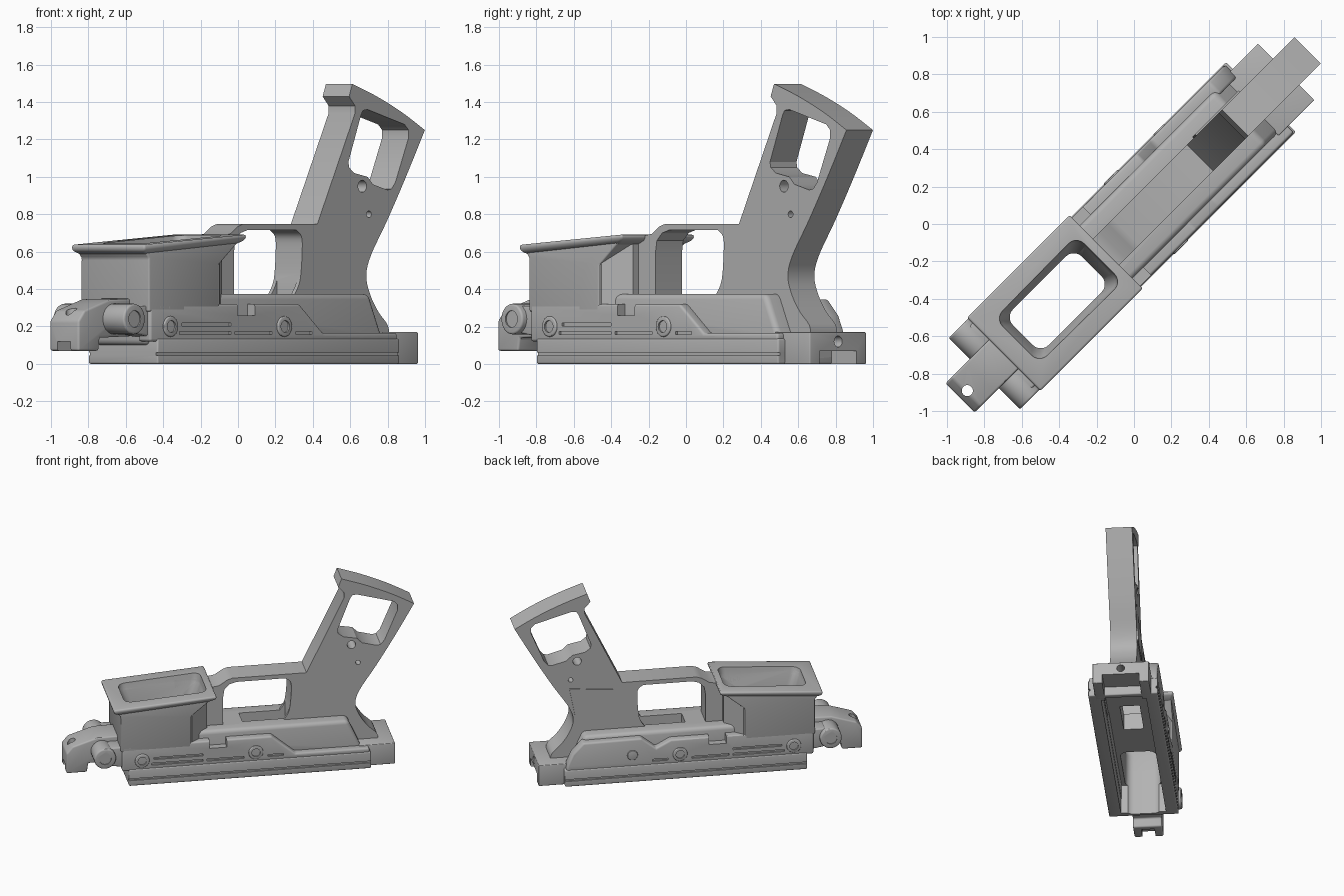
import bpy, bmesh
from math import pi, sin, cos
from mathutils import Vector

cube = bpy.data.objects.get("Cube")
if cube:
    bpy.data.objects.remove(cube)

grey = bpy.data.materials.new("matte grey")
grey.use_nodes = True
grey.diffuse_color = (0.45, 0.45, 0.45, 1)
grey.node_tree.nodes["Principled BSDF"].inputs["Base Color"].default_value = grey.diffuse_color


# Parts are built along local x (length), y (width), z, then turned 45 degrees.
def loft(name, rings, bevel=0.0, segments=3):
    bm = bmesh.new()
    loops = [[bm.verts.new(p) for p in ring] for ring in rings]
    n = len(loops[0])
    for a, b in zip(loops, loops[1:]):
        for i in range(n):
            bm.faces.new((a[i], a[(i + 1) % n], b[(i + 1) % n], b[i]))
    bm.faces.new(loops[0])
    bm.faces.new(loops[-1])
    bmesh.ops.recalc_face_normals(bm, faces=bm.faces[:])
    mesh = bpy.data.meshes.new(name)
    bm.to_mesh(mesh)
    bm.free()
    mesh.materials.append(grey)
    ob = bpy.data.objects.new(name, mesh)
    bpy.context.collection.objects.link(ob)
    ob.rotation_euler.z = pi / 4
    if bevel:
        mod = ob.modifiers.new("edge", "BEVEL")
        mod.width, mod.segments, mod.limit_method = bevel, segments, "ANGLE"
        bake(ob)
    return ob


def bake(ob):
    bpy.context.view_layer.update()
    deps = bpy.context.evaluated_depsgraph_get()
    mesh = bpy.data.meshes.new_from_object(ob.evaluated_get(deps))
    ob.modifiers.clear()
    ob.data = mesh


def side(name, pts, y0, y1, bevel=0.0):
    return loft(name, [[(x, y, z) for x, z in pts] for y in (y0, y1)], bevel)


def plan(name, pts, z0, z1, bevel=0.0):
    return loft(name, [[(x, y, z) for x, y in pts] for z in (z0, z1)], bevel)


def box(name, x0, x1, y0, y1, z0, z1, bevel=0.0):
    return plan(name, [(x0, y0), (x1, y0), (x1, y1), (x0, y1)], z0, z1, bevel)


def rod(name, x, z, r, y0, y1, bevel=0.0):
    pts = [(x + r * cos(i * pi / 16), z + r * sin(i * pi / 16)) for i in range(32)]
    return side(name, pts, y0, y1, bevel)


def cut(target, *cutters):
    for c in cutters:
        mod = target.modifiers.new("cut", "BOOLEAN")
        mod.operation, mod.solver, mod.object = "DIFFERENCE", "EXACT", c
        bake(target)
        bpy.data.objects.remove(c)


def smooth_curve(pts, steps=5):
    # Catmull-Rom through the points, ends kept
    ps = [Vector(p) for p in [pts[0]] + pts + [pts[-1]]]
    out = []
    for a, b, c, d in zip(ps, ps[1:], ps[2:], ps[3:]):
        for k in range(steps):
            t = k / steps
            out.append(tuple(0.5 * (2 * b + (c - a) * t + (2 * a - 5 * b + 4 * c - d) * t * t
                                    + (3 * b - a - 3 * c + d) * t ** 3)))
    return out + [pts[-1]]


def round_rect(x0, x1, w, r):
    pts = []
    for cx, cy, a in ((x1 - r, w - r, 0), (x0 + r, w - r, 1), (x0 + r, r - w, 2), (x1 - r, r - w, 3)):
        pts += [(cx + r * cos((a + k / 5) * pi / 2), cy + r * sin((a + k / 5) * pi / 2)) for k in range(6)]
    return pts


def cavity(end):
    return box("cavity", -0.82, end, -0.17, 0.17, -0.1, 0.24)


def well_hole():
    rings = [(-0.84, -0.32, 0.135, -0.2), (-0.84, -0.32, 0.135, 0.5),
             (-0.88, -0.27, 0.165, 0.62), (-0.91, -0.25, 0.19, 0.8)]
    return loft("well_hole", [[(x, y, z) for x, y in round_rect(a, b, w, 0.06)] for a, b, w, z in rings])


def floor_slot():
    return box("floor_slot", 0.02, 0.37, -0.075, 0.075, 0.1, 0.5)


def grip_hollow():
    return side("hollow", [(0.5, 0.1), (0.81, 0.1), (0.8, 0.55), (0.88, 0.75), (0.72, 0.75), (0.58, 0.55)],
                -0.075, 0.075)


# Lower frame: rails, central body and rear block
rail = box("lower_rail", -0.87, 0.96, -0.263, 0.263, 0, 0.135, 0.01)
for s in (-1, 1):
    cut(rail, box("groove", -1, 1.1, s * 0.25, s * 0.3, 0.045, 0.06))
cut(rail, cavity(0.92), well_hole())

body = side("central_body", [(-0.9, 0.1), (0.93, 0.1), (0.89, 0.17), (0.8, 0.375), (-0.9, 0.375)],
            -0.2, 0.2, 0.03)
cut(body, cavity(0.82), well_hole(), floor_slot(), grip_hollow())

rear = box("rear_block", 0.88, 1.15, -0.213, 0.213, 0, 0.17, 0.006)
cut(rear, box("notch", 0.85, 1.2, -0.14, 0.14, -0.1, 0.07),
    loft("bore", [[(x, 0.03 * cos(i * pi / 10), 0.12 + 0.03 * sin(i * pi / 10)) for i in range(20)]
                  for x in (1.05, 1.2)]))

# Raised side plates with grooves, pocket and fasteners
plate_tops = {
    "right": [(0.95, 0.165), (0.39, 0.165), (0.21, 0.32)],
    "left": [(0.94, 0.17), (0.9, 0.26), (0.82, 0.345), (0.38, 0.35), (0.27, 0.26), (0.16, 0.32)],
}
for s, label in ((-1, "right"), (1, "left")):
    pts = [(-0.92, 0.12), (0.95, 0.12)] + plate_tops[label] + [(-0.92, 0.32)]
    plate = side(label + "_side_plate", pts, s * 0.165, s * 0.258, 0.014)
    for a, b, z in ((-0.68, -0.31, 0.21), (-0.7, -0.31, 0.165), (-0.28, 0.0, 0.165), (0.18, 0.3, 0.165)):
        cut(plate, box("slot", a, b, s * 0.243, s * 0.3, z - 0.008, z + 0.008))
    cut(plate, box("pocket", -0.26, -0.13, s * 0.19, s * 0.3, 0.26, 0.35), well_hole())
    for x in (-0.77, 0.09):
        bolt = rod(label + "_fastener", x, 0.2, 0.055, s * 0.2, s * 0.268, 0.008)
        cut(bolt, rod("socket", x, 0.2, 0.032, s * 0.24, s * 0.3))
rod("left_button", 0.45, 0.22, 0.04, 0.2, 0.266, 0.006)

# Well block with tapered rear corners and a thin flared rim
well = side("well_block", [(-0.93, 0.28), (-0.4, 0.28), (-0.4, 0.53), (-0.23, 0.67), (-0.965, 0.61), (-0.93, 0.565)],
            -0.258, 0.258, 0.01)
cut(well, well_hole())
taper = plan("well_rear_taper", [(-0.45, -0.25), (-0.39, -0.25), (-0.26, -0.14),
                                 (-0.26, 0.14), (-0.39, 0.25), (-0.45, 0.25)], 0.28, 0.64)
cut(taper, well_hole())


def rim_ring(x0, x1, w, z0, z1):
    return [(x0, -w, z0), (x1, -w, z1), (x1, w, z1), (x0, w, z0)]


rim = loft("flared_rim", [rim_ring(-0.95, -0.26, 0.25, 0.585, 0.64), rim_ring(-0.985, -0.21, 0.277, 0.605, 0.665),
                          rim_ring(-0.985, -0.21, 0.277, 0.637, 0.692)], 0.012)
cut(rim, well_hole())

# Raked grip with curved back, guard loop and window in one piece
back = smooth_curve([(1.313, 1.25), (1.17, 1.0), (1.03, 0.77), (0.905, 0.58), (0.87, 0.47),
                     (0.9, 0.37), (0.96, 0.28), (1.03, 0.21), (1.045, 0.15)])
front = [(0.42, 0.15), (0.42, 0.3), (-0.32, 0.3), (-0.32, 0.68), (-0.22, 0.685), (-0.16, 0.695), (-0.1, 0.735),
         (-0.06, 0.748), (0.5, 0.748), (0.785, 1.34), (0.785, 1.38), (0.74, 1.43)]
top = smooth_curve([(0.765, 1.497), (0.95, 1.43), (1.14, 1.345), (1.313, 1.25)], 4)[:-1]
grip = side("grip_and_guard", top + back + front, -0.1, 0.1)
opening = smooth_curve([(0.33, 0.375), (0.37, 0.45), (0.385, 0.6), (0.38, 0.68), (0.34, 0.715)], 4)
opening += [(-0.03, 0.715), (-0.08, 0.70), (-0.12, 0.66), (-0.13, 0.6), (-0.13, 0.375)]
window = [(0.83, 1.33), (0.845, 1.355), (0.88, 1.36), (1.16, 1.28), (1.19, 1.25), (1.19, 1.21),
          (1.09, 0.97), (1.06, 0.935), (1.03, 0.93), (0.92, 0.96), (0.88, 1.0), (0.78, 1.02), (0.74, 1.05), (0.735, 1.08)]
cut(grip, side("opening", opening, -0.3, 0.3), side("window", window, -0.3, 0.3),
    rod("pin_hole", 0.84, 0.95, 0.032, -0.3, 0.3), rod("small_hole", 0.89, 0.8, 0.018, -0.3, 0.3),
    floor_slot(), grip_hollow(), cavity(0.82), well_hole())
side("grip_panel", [(0.55, 0.52), (0.86, 0.52), (0.9, 0.73), (0.57, 0.7)], 0.099, 0.108)

# Hinge barrel and hooked nose at the front
nose = side("hooked_nose", [(-1.315, 0.07), (-1.16, 0.07), (-1.15, 0.14), (-0.86, 0.15), (-0.86, 0.35),
                            (-1.08, 0.345), (-1.16, 0.32), (-1.27, 0.285), (-1.315, 0.23)], -0.11, 0.11, 0.012)
hole = [(-1.26 + 0.03 * cos(i * pi / 10), 0.03 * sin(i * pi / 10)) for i in range(20)]
cut(nose, plan("nose_hole", hole, 0, 0.5), box("nose_slot", -1.4, -1.2, -0.05, 0.05, 0.0, 0.12), well_hole())
for s, label in ((-1, "right"), (1, "left")):
    barrel = rod(label + "_hinge_barrel", -1.05, 0.24, 0.082, s * 0.1, s * 0.27, 0.012)
    cut(barrel, rod("hinge_bore", -1.05, 0.24, 0.045, s * 0.262, s * 0.3))
    side(label + "_hinge_arm", [(-1.05, 0.17), (-0.86, 0.14), (-0.86, 0.31), (-1.05, 0.31)],
         s * 0.1, s * 0.235, 0.01)

# Smooth the rounded surfaces, keep edges crisp
bpy.ops.object.select_all(action="DESELECT")
for ob in bpy.context.scene.objects:
    if ob.type == "MESH" and ob.data.materials and ob.data.materials[0] == grey:
        ob.select_set(True)
        bpy.context.view_layer.objects.active = ob
bpy.ops.object.shade_smooth_by_angle(angle=pi / 6)
